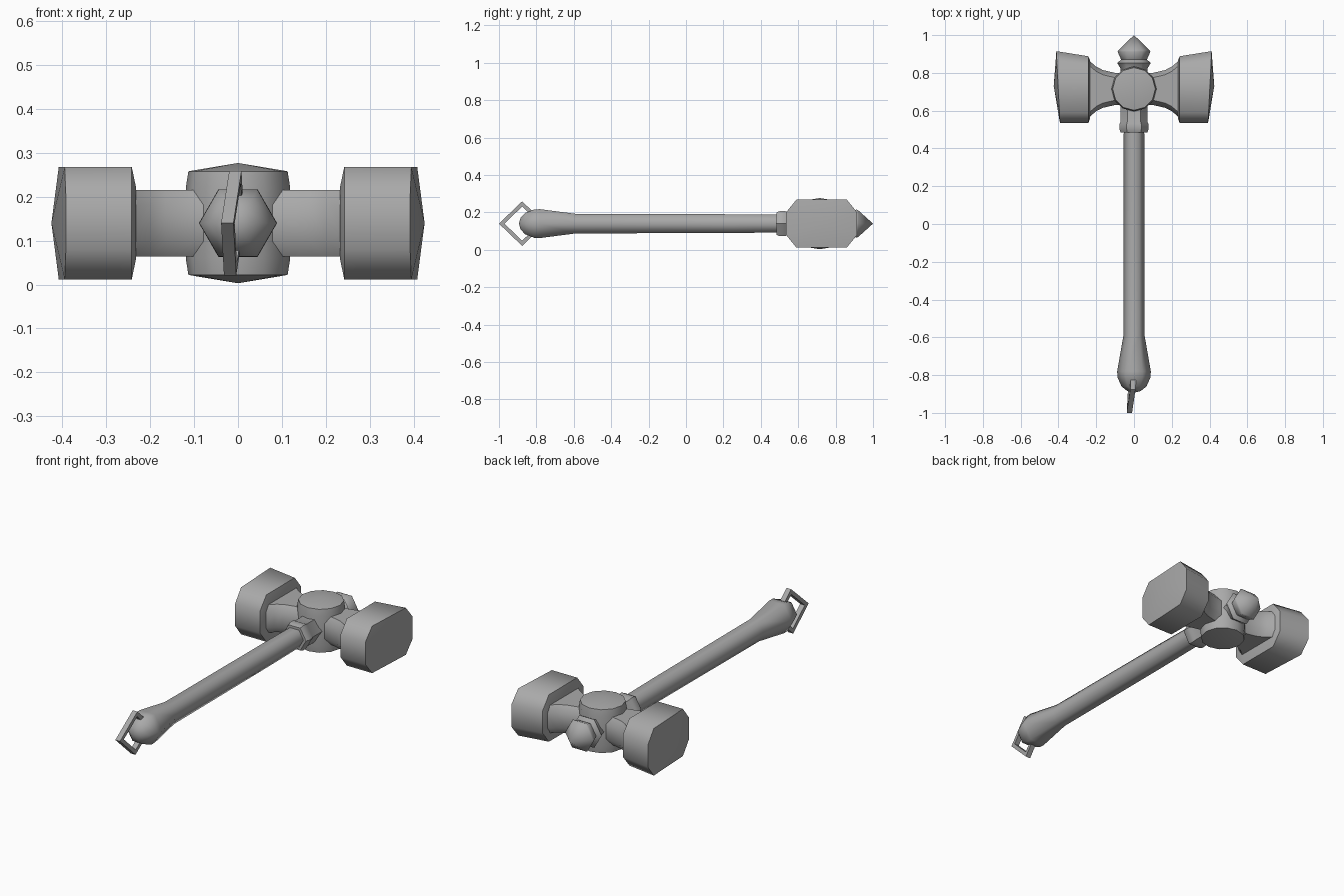
import bpy, bmesh
from math import cos, sin, pi, radians

cube = bpy.data.objects.get("Cube")
if cube:
    bpy.data.objects.remove(cube, do_unlink=True)

MID = 0.14      # height of the handle axis
HEAD_Y = 0.715  # centre of the hammer head

steel = bpy.data.materials.new("grey_steel")
steel.use_nodes = True
GREY = (0.4, 0.4, 0.4, 1)
steel.diffuse_color = GREY
steel.node_tree.nodes["Principled BSDF"].inputs["Base Color"].default_value = GREY


def finish(name, bm, angle):
    bmesh.ops.recalc_face_normals(bm, faces=bm.faces)
    mesh = bpy.data.meshes.new(name)
    bm.to_mesh(mesh)
    bm.free()
    mesh.materials.append(steel)
    obj = bpy.data.objects.new(name, mesh)
    bpy.context.collection.objects.link(obj)
    bpy.ops.object.select_all(action='DESELECT')
    obj.select_set(True)
    bpy.context.view_layer.objects.active = obj
    bpy.ops.object.shade_smooth_by_angle(angle=radians(angle))
    return obj


def loft(name, rings, angle, start=None, end=None):
    """Skin a list of point rings; each end is a flat cap or a fan to a tip."""
    bm = bmesh.new()
    loops = [[bm.verts.new(p) for p in ring] for ring in rings]
    n = len(loops[0])
    for a, b in zip(loops, loops[1:]):
        for i in range(n):
            j = (i + 1) % n
            bm.faces.new((a[i], a[j], b[j], b[i]))
    for loop, tip in ((loops[0], start), (loops[-1], end)):
        if tip:
            t = bm.verts.new(tip)
            for i in range(n):
                bm.faces.new((loop[i], loop[(i + 1) % n], t))
        else:
            bm.faces.new(loop)
    return finish(name, bm, angle)


def hex_ring(y, r, squash=1.0):
    return [(r * cos(i * pi / 3), y, MID + squash * r * sin(i * pi / 3)) for i in range(6)]


def octagon(y0, y1, h, cut_y, cut_z):
    return [(y0, -h + cut_z), (y0 + cut_y, -h), (y1 - cut_y, -h), (y1, -h + cut_z),
            (y1, h - cut_z), (y1 - cut_y, h), (y0 + cut_y, h), (y0, h - cut_z)]


# Handle with swollen grip and rounded pommel
handle = [(0.56, 0.054, 1.0), (0.25, 0.055, 1.05), (-0.59, 0.056, 1.08), (-0.78, 0.089, 1.0),
          (-0.81, 0.088, 1.0), (-0.86, 0.066, 1.0), (-0.885, 0.035, 1.0)]
loft("handle", [hex_ring(*p) for p in handle], 65, end=(0, -0.893, MID))

# Collar where the handle meets the head
loft("collar", [hex_ring(y, r) for y, r in
                ((0.485, 0.07), (0.5, 0.077), (0.53, 0.077), (0.54, 0.071), (0.65, 0.071))], 40)

# Central hub with shallow conical caps
hub = [(0.022, 0.113), (0.06, 0.119), (0.22, 0.119), (0.258, 0.113)]
loft("hub", [[(r * cos(i * pi / 6), HEAD_Y + r * sin(i * pi / 6), z) for i in range(12)]
             for z, r in hub], 40, (0, HEAD_Y, 0.003), (0, HEAD_Y, 0.277))

# Spike on the back of the head
spike = [(0.77, 0.07), (0.825, 0.072), (0.853, 0.089), (0.87, 0.068), (0.912, 0.087), (0.92, 0.083)]
loft("back_spike", [hex_ring(y, r) for y, r in spike], 58, end=(0, 1.0, MID))

# Arms and striking heads, one pair for each side
for side, s in (("left", 1), ("right", -1)):
    arm = [(0.05, 0.083), (0.1, 0.085), (0.165, 0.1), (0.2, 0.118), (0.238, 0.15)]
    loft(side + "_arm", [[(s * x, y, MID + z) for y, z in
                          octagon(HEAD_Y - w, HEAD_Y + w, 0.076, 0.025, 0.035)]
                         for x, w in arm], 40)

    inner = octagon(0.56, 0.865, 0.08, 0.04, 0.035)
    rim = octagon(0.535, 0.888, 0.128, 0.055, 0.068)
    face = octagon(0.535, 0.915, 0.128, 0.055, 0.068)
    rings = [[(s * 0.232, y, MID + z) for y, z in inner],
             [(s * 0.242, y, MID + z) for y, z in rim],
             [(s * (0.392 + 0.05 * (y - 0.535)), y, MID + z) for y, z in face]]
    loft(side + "_striking_head", rings, 55, end=(s * 0.425, 0.73, MID))

# Square hanging loop through the pommel, turned slightly sideways
bm = bmesh.new()
bars = []
for k in range(4):
    a = k * pi / 2
    ring = []
    for r, w in ((0.095, -0.014), (0.124, -0.014), (0.124, 0.014), (0.095, 0.014)):
        y, z = r * cos(a), 0.96 * r * sin(a)
        ring.append(bm.verts.new((w - 0.012 + 0.1 * y + 0.05 * z, -0.876 + y, MID + z)))
    bars.append(ring)
for k in range(4):
    a, b = bars[k], bars[(k + 1) % 4]
    for i in range(4):
        j = (i + 1) % 4
        bm.faces.new((a[i], a[j], b[j], b[i]))
finish("hanging_loop", bm, 30)
